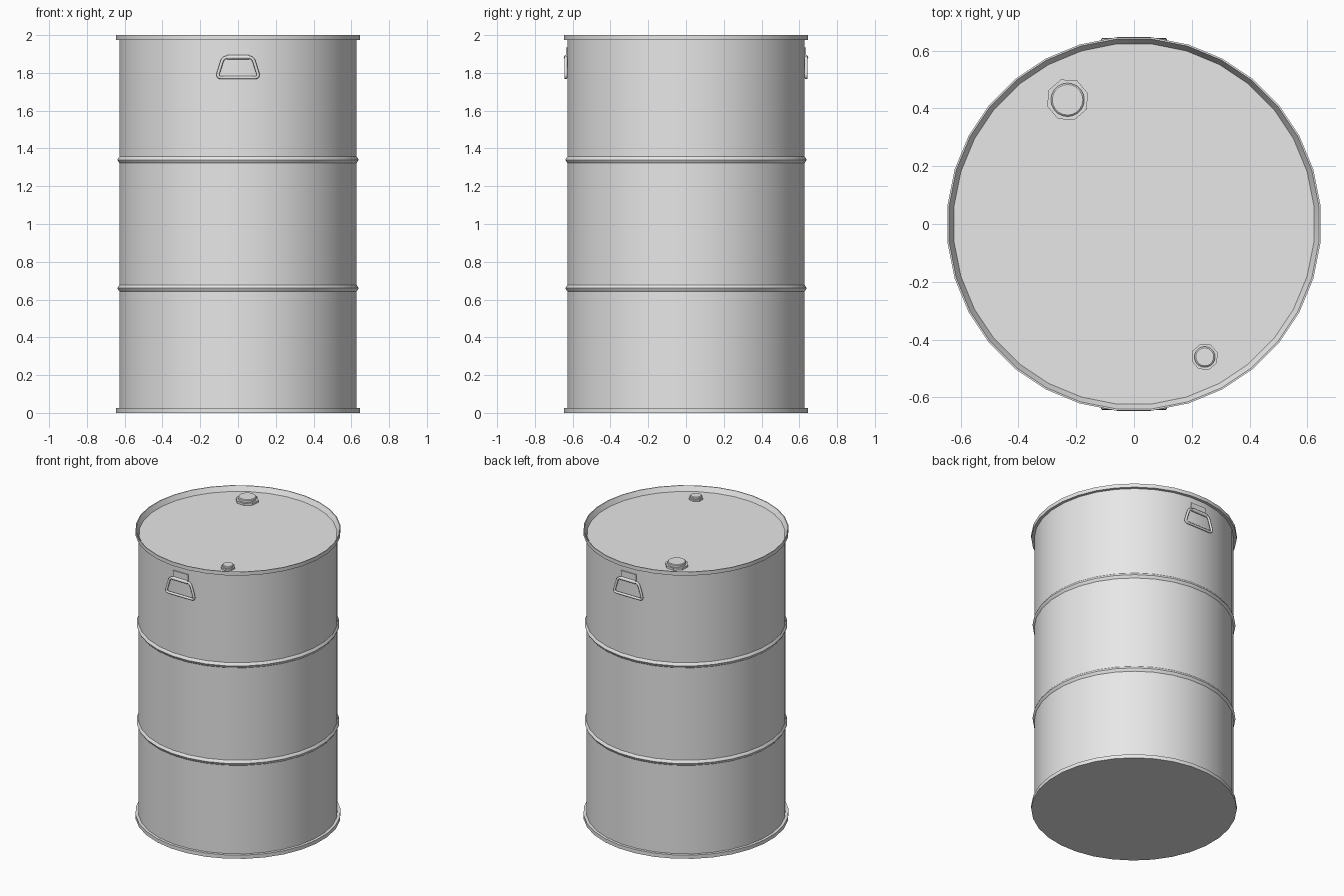
import bpy, bmesh, math
from mathutils import Vector

if "Cube" in bpy.data.objects:
    bpy.data.objects.remove(bpy.data.objects["Cube"])

steel = bpy.data.materials.new("grey steel")
steel.diffuse_color = (0.8, 0.8, 0.8, 1)
steel.use_nodes = True
steel.node_tree.nodes["Principled BSDF"].inputs["Base Color"].default_value = steel.diffuse_color


def finish(obj, angle=28):
    """Give the object its material and smooth it, keeping sharp edges."""
    obj.data.materials.clear()
    obj.data.materials.append(steel)
    bpy.ops.object.select_all(action='DESELECT')
    obj.select_set(True)
    bpy.context.view_layer.objects.active = obj
    bpy.ops.object.shade_smooth_by_angle(angle=math.radians(angle))


def from_bmesh(name, bm):
    bmesh.ops.recalc_face_normals(bm, faces=bm.faces)
    mesh = bpy.data.meshes.new(name)
    bm.to_mesh(mesh)
    bm.free()
    obj = bpy.data.objects.new(name, mesh)
    bpy.context.collection.objects.link(obj)
    finish(obj)
    return obj


def lathe(name, profile, sides, phase=0.0, centre=(0, 0)):
    """Spin (radius, height) points around z and cap both ends."""
    bm = bmesh.new()
    rings = []
    for r, z in profile:
        rings.append([bm.verts.new((centre[0] + r * math.cos(phase + math.tau * i / sides),
                                    centre[1] + r * math.sin(phase + math.tau * i / sides), z))
                      for i in range(sides)])
    for low, high in zip(rings, rings[1:]):
        for i in range(sides):
            j = (i + 1) % sides
            bm.faces.new((low[i], low[j], high[j], high[i]))
    bm.faces.new(rings[0][::-1])
    bm.faces.new(rings[-1])
    return from_bmesh(name, bm)


def box(name, size, location):
    bm = bmesh.new()
    bmesh.ops.create_cube(bm, size=1)
    bmesh.ops.scale(bm, vec=size, verts=bm.verts)
    bmesh.ops.translate(bm, vec=location, verts=bm.verts)
    return from_bmesh(name, bm)


def tube(name, points, radius, closed):
    """Round bar along a path."""
    curve = bpy.data.curves.new(name, 'CURVE')
    curve.dimensions = '3D'
    curve.bevel_depth = radius
    curve.bevel_resolution = 2
    curve.use_fill_caps = True
    spline = curve.splines.new('POLY')
    spline.points.add(len(points) - 1)
    for p, co in zip(spline.points, points):
        p.co = (*co, 1)
    spline.use_cyclic_u = closed
    obj = bpy.data.objects.new(name, curve)
    bpy.context.collection.objects.link(obj)
    bpy.ops.object.select_all(action='DESELECT')
    obj.select_set(True)
    bpy.context.view_layer.objects.active = obj
    bpy.ops.object.convert(target='MESH')
    obj = bpy.context.view_layer.objects.active
    finish(obj, 50)
    return obj


# Drum shell: bottom rim, wall with two rolling hoops, top rim, recessed lid
BODY, RIM = 0.63, 0.649
profile = [(RIM, 0), (RIM, 0.026), (BODY, 0.026)]
for hoop_z in (0.66, 1.34):
    profile += [(BODY, hoop_z - 0.018), (BODY + 0.007, hoop_z - 0.009), (BODY + 0.011, hoop_z),
                (BODY + 0.007, hoop_z + 0.009), (BODY, hoop_z + 0.018)]
profile += [(BODY, 1.974), (RIM, 1.974), (RIM, 2.0), (0.643, 2.0), (0.626, 1.967)]
lathe("drum_shell", profile, 32, math.pi / 32)

# Bungs: octagonal flange with a round plug
for name, centre, flange, plug, top in (("large_bung", (-0.23, 0.43), 0.074, 0.058, 2.0),
                                        ("small_bung", (0.245, -0.46), 0.047, 0.036, 1.992)):
    step = 1.967 + (top - 1.967) * 0.45
    lathe(name + "_flange", [(flange, 1.96), (flange, step)], 8, math.radians(18), centre)
    lathe(name + "_plug", [(plug, 1.96), (plug, top - 0.004), (plug - 0.005, top)], 20, 0, centre)


# Handles: rounded trapezoid loop held by a sleeve and a flat bracket
def rounded(corners, radius, steps=4):
    points = []
    for i, c in enumerate(corners):
        a = c + (corners[i - 1] - c).normalized() * radius
        b = c + (corners[(i + 1) % len(corners)] - c).normalized() * radius
        for k in range(steps + 1):
            t = k / steps
            points.append(a * (1 - t) ** 2 + c * 2 * t * (1 - t) + b * t ** 2)
    return points


for side, s in (("front", -1), ("back", 1)):
    y = 0.636 * s
    corners = [Vector(c) for c in ((-0.112, y, 1.775), (0.112, y, 1.775),
                                   (0.078, y, 1.883), (-0.078, y, 1.883))]
    tube(side + "_handle", rounded(corners, 0.024), 0.0085, True)
    tube(side + "_handle_sleeve", [(-0.058, y, 1.883), (0.058, y, 1.883)], 0.0115, False)
    box(side + "_handle_bracket", (0.116, 0.02, 0.05), (0, 0.624 * s, 1.91))
